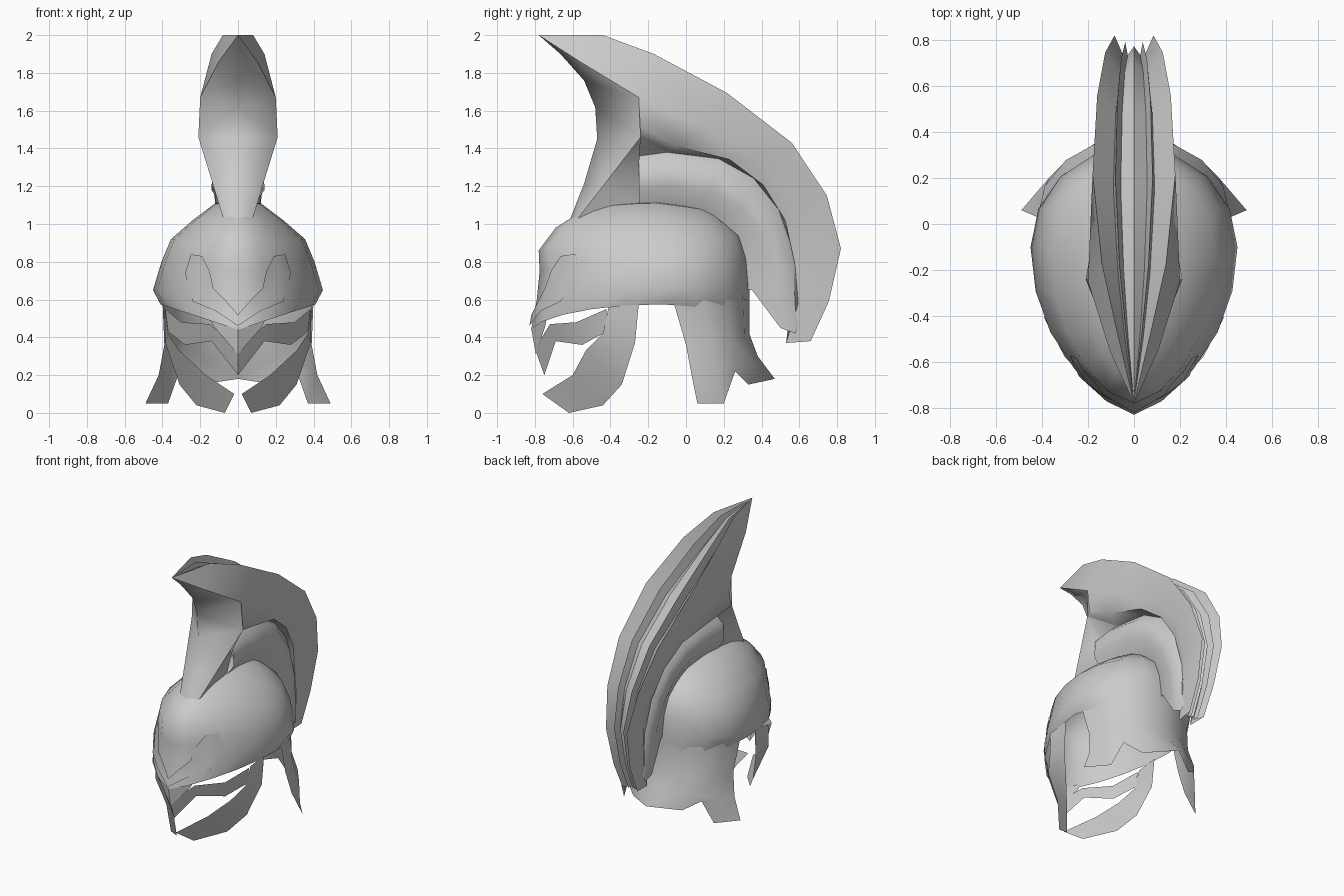
import bpy, bmesh
from math import sin, cos, pi
from mathutils import Vector
from mathutils.bvhtree import BVHTree

if "Cube" in bpy.data.objects:
    bpy.data.objects.remove(bpy.data.objects["Cube"])

steel = bpy.data.materials.new("grey steel")
steel.diffuse_color = (0.6, 0.6, 0.6, 1)
steel.use_nodes = True
steel.node_tree.nodes["Principled BSDF"].inputs["Base Color"].default_value = steel.diffuse_color


def build(name, grids, centre, angle=1.0):
    """Skin each grid of rows, mirror it across x, weld, face it outward."""
    bm = bmesh.new()
    for rows in grids:
        for side in (1, -1):
            vs = [[bm.verts.new((side * x, y, z)) for x, y, z in r] for r in rows]
            for a, b in zip(vs, vs[1:]):
                for i in range(len(a) - 1):
                    bm.faces.new((a[i], a[i + 1], b[i + 1], b[i]))
    bmesh.ops.remove_doubles(bm, verts=bm.verts, dist=0.002)
    bmesh.ops.dissolve_degenerate(bm, edges=bm.edges, dist=0.0005)
    bmesh.ops.recalc_face_normals(bm, faces=bm.faces)
    c = Vector(centre)
    if sum(f.normal.dot(f.calc_center_median() - c) * f.calc_area() for f in bm.faces) < 0:
        bmesh.ops.reverse_faces(bm, faces=bm.faces)
    me = bpy.data.meshes.new(name)
    bm.to_mesh(me)
    tree = BVHTree.FromBMesh(bm)
    bm.free()
    me.materials.append(steel)
    ob = bpy.data.objects.new(name, me)
    bpy.context.collection.objects.link(ob)
    bpy.ops.object.select_all(action='DESELECT')
    ob.select_set(True)
    bpy.context.view_layer.objects.active = ob
    bpy.ops.object.shade_smooth_by_angle(angle=angle)
    return tree


def mix(p, q, t):
    return Vector(p).lerp(Vector(q), t)


def spline(keys):
    """Smooth row through the keys with one extra point in each gap."""
    k = [Vector(p) for p in keys]
    out = []
    for i in range(len(k) - 1):
        before, after = k[max(i - 1, 0)], k[min(i + 2, len(k) - 1)]
        out += [k[i], (9 * (k[i] + k[i + 1]) - before - after) / 16]
    return out + [k[-1]]


def back_arc(w, y0, z0, y1, z1, n=4):
    """Quarter ellipse from the side round to the back."""
    return [(w * cos(i * pi / 2 / n), y0 + (y1 - y0) * sin(i * pi / 2 / n),
             z0 + (z1 - z0) * i / n) for i in range(n + 1)]


def ring(w, yw, yf, zf, zs, yb, zb):
    """Half ring of the skull: keeled front, round back."""
    pts = []
    for i in range(5):
        s = sin(i * pi / 10)
        pts.append((w * s, yw + (yf - yw) * (1 - s ** 1.6) ** .5, zf + (zs - zf) * s))
    return pts + back_arc(w, yw, zs, yb, zb)


# Skull: rings given by width, widest y, front y and z, side z, back y and z
skull = [ring(*r) for r in (
    (.41, -.13, -.82, .44, .575, .335, .52),
    (.45, -.10, -.79, .60, .65, .335, .68),
    (.405, -.10, -.775, .75, .80, .325, .82),
    (.355, -.14, -.78, .86, .92, .29, .94),
    (.24, -.14, -.69, .98, 1.02, .22, 1.0),
    (.12, -.15, -.58, 1.05, 1.11, .15, 1.05))]
skull.append([(0, y, z + .01) for x, y, z in skull[-1]])
skull_tree = build("skull", [skull], (0, -.2, .6))

# Neck guard with flared side flaps and a short tail
build("neck_guard", [[
    back_arc(.40, -.07, .60, .335, .60),
    back_arc(.39, 0, .36, .335, .42),
    back_arc(.42, .03, .20, .38, .30),
    [(.49, .06, .05), (.37, .2, .05), (.31, .26, .22), (.2, .33, .15), (0, .47, .18)],
]], (0, -.1, .4))

# Curved cheek guards
build("cheek_guards", [[
    [(.39, -.25, .58), (.385, -.27, .37), (.31, -.34, .15), (.22, -.44, .04), (.07, -.62, 0)],
    [(.39, -.41, .56), (.37, -.44, .42), (.31, -.53, .33), (.17, -.60, .20), (.02, -.76, .10)],
]], (0, -.3, .35))

# Face band below the eye slots
build("face_band", [[
    [(0, -.80, .34), (.15, -.72, .47), (.3, -.58, .48), (.385, -.42, .55)],
    [(0, -.75, .2), (.14, -.69, .38), (.28, -.55, .36), (.37, -.42, .43)],
]], (0, -.4, .4))

# Nose guard joining the brow to the band
build("nose_guard", [[[(0, -.82, .45), (.15, -.735, .51)],
                      [(0, -.795, .31), (.13, -.745, .46)]]], (0, -.4, .4))


# Horned brow plates laid on the skull
def on_skull(x, z):
    hit = skull_tree.ray_cast(Vector((max(x, .002), -2, z)), Vector((0, 1, 0)))[0]
    if hit is None:
        hit = skull_tree.find_nearest(Vector((x, -.8, z)))[0]
    return (x, hit.y - .014, z)


upper = [(0, .52), (.07, .6), (.13, .66), (.15, .75), (.19, .83)]
lower = [(0, .46), (.12, .54), (.24, .59), (.28, .74), (.25, .84)]
plate = [[mix(a, b, t / 4) for a, b in zip(upper, lower)] for t in range(5)]
build("brow_plates", [[[on_skull(*p) for p in row] for row in plate]], (0, -.2, .6))

# Crest plume: outer rim, side line and pleats between the two sides
tip = (0, -.78, 2)
rim = spline([tip, (.14, -.17, 1.9), (.16, .56, 1.43), (.085, .82, .87), (.06, .66, .38)])
rim[1] = Vector((.08, -.44, 2))
rim[3].x = .18
side = spline([tip, (.2, -.25, 1.67), (.14, .4, 1.33), (.09, .63, .85), (.05, .53, .37)])
pleats = [rim]
for depth, width in ((.5, .5), (.15, .45), (.45, .32), (.25, 0)):
    row = [mix(p, q, depth) for p, q in zip(rim, side)]
    pleats.append([(p.x * width, q.y, q.z) for p, q in zip(rim, row)])

# Crest front: keel line and fan edge
keel = spline([tip, (0, -.54, 1.76), (0, -.47, 1.45), (0, -.62, 1.01)])
fan = [side[0], mix(side[0], side[1], .5), side[1], side[2],
       (.21, -.24, 1.46), (.13, -.44, 1.2), (.075, -.58, 1.02)]


# Crest holder: arcs for the upper groove, rounded bolster and lower groove
def holder_arc(cz, ry, rz, x0, x1):
    row = [(x0, -.25, cz + rz - .02)]
    for i in range(6):
        a = pi / 2 * (1 - i / 5)
        row.append((x0 + (x1 - x0) * i / 5, -.1 + ry * max(cos(a), 0) ** .8,
                    cz + rz * max(sin(a), 0) ** .8))
    return row


holder = [holder_arc(*h) for h in (
    (.50, .70, .88, .06, .05), (.42, .68, .90, .13, .07), (.45, .60, .75, .14, .07),
    (.65, .45, .46, .08, .04), (.65, .38, .38, .06, .02))]
groove = holder[0]

# Overhanging lip between the plume's side line and the upper groove
lip_end = [Vector(fan[4])] + [Vector(g) for g in groove[1:]]
lip = [mix(s, g, .75) for s, g in zip(side[2:], lip_end)]
for p, s in zip(lip, side[2:]):
    p.x = s.x * .95

build("crest_front", [[keel, fan]], (0, 0, 1.4), 1.7)
build("crest_plume", [pleats, [rim, side], [side[2:], lip, lip_end]], (0, .1, .9), 0.9)
build("crest_holder", [
    holder,
    [fan[4:], [groove[0], holder[1][0], holder[3][0]]],
    [[fan[4], groove[0]], [fan[4], groove[1]]],
], (0, 0, 1), 1.4)
